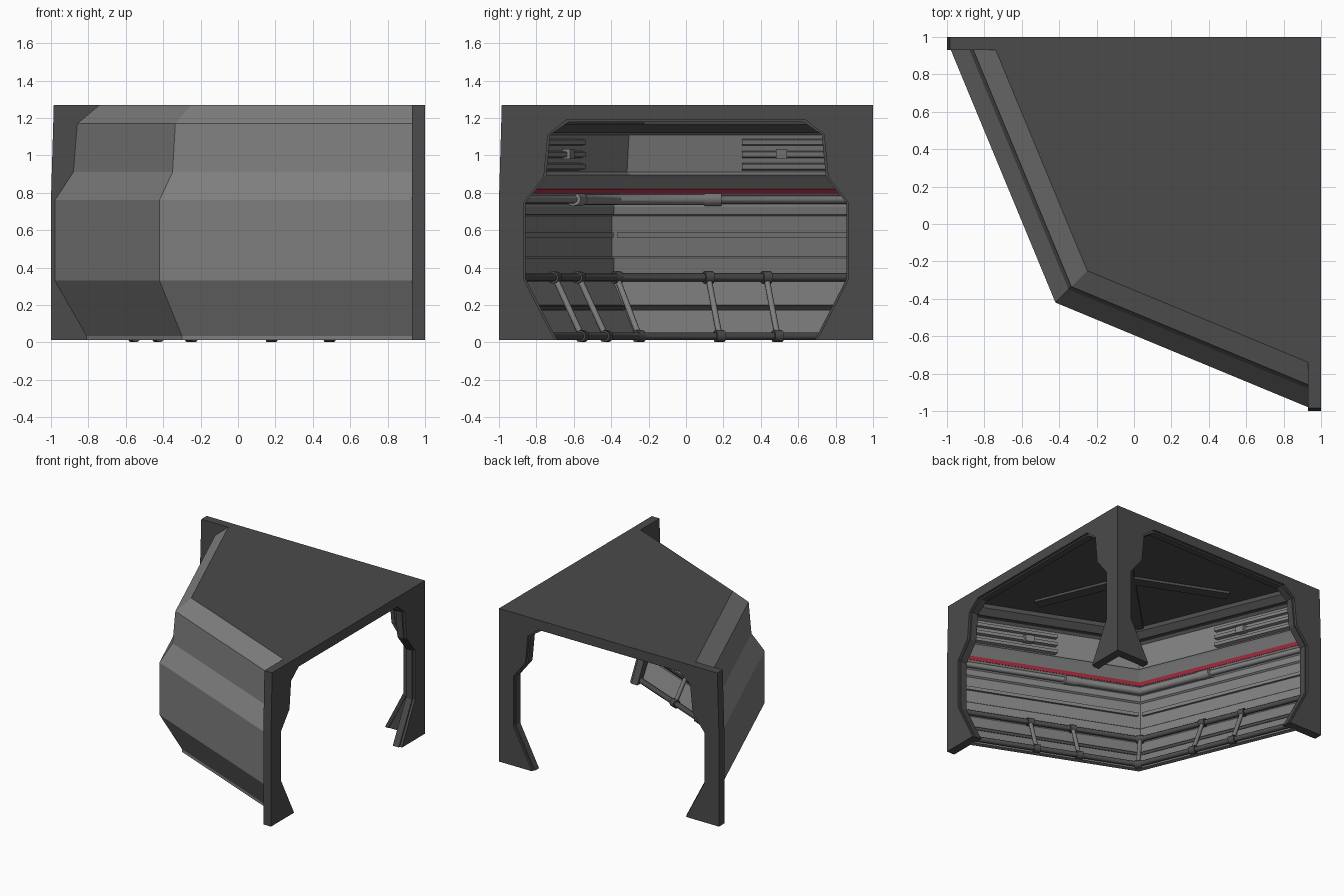
import bpy, bmesh, math
from mathutils import Vector

if "Cube" in bpy.data.objects:
    bpy.data.objects.remove(bpy.data.objects["Cube"])

def material(name, rgb):
    m = bpy.data.materials.new(name)
    m.diffuse_color = (*rgb, 1)
    m.use_nodes = True
    m.node_tree.nodes["Principled BSDF"].inputs["Base Color"].default_value = m.diffuse_color
    return m

DARK = material("dark_grey", (0.07, 0.07, 0.07))
LIGHT = material("mid_grey", (0.21, 0.21, 0.21))
RED = material("red", (0.42, 0.03, 0.06))
K = math.tan(math.radians(22.5))
END = 0.94

def finish(name, bm, mat, smooth=False):
    bmesh.ops.recalc_face_normals(bm, faces=bm.faces[:])
    me = bpy.data.meshes.new(name)
    bm.to_mesh(me)
    bm.free()
    me.materials.append(mat)
    ob = bpy.data.objects.new(name, me)
    bpy.context.collection.objects.link(ob)
    if smooth:
        bpy.context.view_layer.objects.active = ob
        ob.select_set(True)
        bpy.ops.object.shade_smooth_by_angle(angle=math.radians(40))
        ob.select_set(False)
    return ob

# point on the wall whose corner lies at (c, c); t runs along the wall
def wall_point(c, z, t, swap=False):
    x = c - K * (t - c)
    return Vector((t, x, z)) if swap else Vector((x, t, z))

def loft(bm, rings):
    vs = [[bm.verts.new(p) for p in r] for r in rings]
    n = len(vs[0])
    for a, b in zip(vs, vs[1:]):
        for i in range(n):
            bm.faces.new((a[i], a[(i + 1) % n], b[(i + 1) % n], b[i]))
    bm.faces.new(vs[0])
    bm.faces.new(vs[-1])

# sweep a (c, z) profile round the corner, or as a mirrored pair from t0 to t1
def strip(name, prof, mat, t0=None, t1=END, smooth=False):
    bm = bmesh.new()
    def ring(t, s):
        return [wall_point(c, z, t, s) for c, z in prof]
    if t0 is None:
        corner = [Vector((c, c, z)) for c, z in prof]
        loft(bm, [ring(t1, False), corner, ring(t1, True)])
    else:
        for s in (False, True):
            loft(bm, [ring(t0, s), ring(t1, s)])
    return finish(name, bm, mat, smooth)

def circle(c, z, r, n=12):
    return [(c + r * math.cos(2 * math.pi * i / n) / 1.307,
             z + r * math.sin(2 * math.pi * i / n)) for i in range(n)]

def box(c0, c1, z0, z1):
    return [(c0, z0), (c0, z1), (c1, z1), (c1, z0)]

def prism(name, pts, offset, mat):
    bm = bmesh.new()
    loft(bm, [pts, [Vector(p) + Vector(offset) for p in pts]])
    return finish(name, bm, mat)

# bent wall shell: outside upward, inside downward with grooves
outer = [(-.30, .012), (-.30, .035), (-.42, .33), (-.42, .76),
         (-.35, .91), (-.335, 1.17), (-.25, 1.27)]
inner = [(-.24, 1.20), (-.275, 1.15), (-.285, 1.12), (-.305, 1.11), (-.315, .91),
         (-.295, .895), (-.305, .88), (-.39, .74), (-.385, .725), (-.385, .685),
         (-.395, .675), (-.395, .46), (-.385, .45), (-.385, .36), (-.39, .33),
         (-.338, .20), (-.345, .19), (-.337, .17), (-.326, .17), (-.27, .03), (-.27, .012)]
strip("wall_shell", outer + inner, LIGHT)

# interior wall trims
strip("red_stripe", [(-.358, .797), (-.344, .82), (-.338, .818), (-.352, .795)], RED)
strip("ceiling_cornice", [(-.285, 1.12), (-.255, 1.12), (-.225, 1.165), (-.225, 1.20), (-.26, 1.20)], DARK)
strip("middle_rib", box(-.397, -.382, .56, .588), LIGHT, -.37)
strip("lower_dark_seam", [(-.338, .18), (-.331, .197), (-.324, .195), (-.331, .176)], DARK)

# vents in the upper band
for i, z in enumerate((.94, 1.005, 1.07)):
    strip(f"vent_slat_{i}", [(-.315, z - .02), (-.292, z - .013), (-.292, z + .013), (-.315, z + .02)],
          LIGHT, .30, .93)
strip("vent_clip", box(-.31, -.280, .98, 1.035), LIGHT, .48, .54)

# handrails and pipe
strip("upper_rail", circle(-.37, .347, .021), DARK, smooth=True)
strip("lower_rail", circle(-.25, .033, .021), DARK, smooth=True)
strip("thin_pipe", circle(-.372, .765, .022), LIGHT, smooth=True)
strip("thick_pipe", circle(-.37, .765, .031), LIGHT, t1=.12, smooth=True)
strip("pipe_collar", circle(-.37, .765, .036), LIGHT, .10, .19, smooth=True)

def cylinder(bm, a, b, r, n=10):
    d = b - a
    rot = d.to_track_quat('Z', 'Y')
    loft(bm, [[p + rot @ Vector((r * math.cos(k * 2 * math.pi / n), r * math.sin(k * 2 * math.pi / n), 0))
               for k in range(n)] for p in (a, b)])

# slanted rods with clamps at both rails
rods, clamps = bmesh.new(), bmesh.new()
spots = [(None, False)] + [(t, s) for t in (.12, .43) for s in (False, True)]
for t, s in spots:
    if t is None:
        top, bot = Vector((-.37, -.37, .347)), Vector((-.25, -.25, .033))
        along = Vector((1, -1, 0)).normalized()
    else:
        top, bot = wall_point(-.37, .347, t, s), wall_point(-.25, .033, t + .06, s)
        along = (wall_point(0, 0, 1, s) - wall_point(0, 0, 0, s)).normalized()
    cylinder(rods, top, bot, .016)
    for p in (top, bot):
        cylinder(clamps, p - along * .025, p + along * .025, .032, 12)
finish("slanted_rods", rods, LIGHT, True)
finish("rod_clamps", clamps, DARK, True)

# portal frames, one on the right side and one on the back
half = [(.70, .012), (.87, .34), (.87, .745), (.76, .885), (.738, 1.11), (.64, 1.19)]
def opening(inset):
    h = [(a - inset, z - (inset if i == 5 else 0)) for i, (a, z) in enumerate(half)]
    return h + [(-a, z) for a, z in reversed(h)]
body = [(-1, .012), (-1, .76), (-.985, 1.27), (1, 1.27), (1, .012)] + opening(0)
lip = opening(-.02)[::-1] + opening(.012)
for side, swap in (("right", False), ("back", True)):
    def place(pts, d):
        return [Vector((a, d, z)) if swap else Vector((d, a, z)) for a, z in pts]
    off = (0, 1, 0) if swap else (1, 0, 0)
    prism(f"{side}_portal_frame", place(body, .93), Vector(off) * .07, DARK)
    prism(f"{side}_portal_lip", place(lip, .925), Vector(off) * .055, DARK)

# roof slab
e = wall_point(-.25, 1.2, .935)
roof = [Vector((-.25, -.25, 1.2)), Vector((e.y, e.x, 1.2)), Vector((.935, .935, 1.2)), e]
prism("roof", roof, (0, 0, .07), DARK)

# shallow ceiling ribs
def rib(name, a, b, w=.045):
    a, b = Vector((*a, 1.18)), Vector((*b, 1.18))
    side = (b - a).cross(Vector((0, 0, 1))).normalized() * w
    prism(name, [a + side, b + side, b - side, a - side], (0, 0, .03), DARK)
rib("ceiling_rib_diagonal", (-.22, -.22), (.9, .9))
rib("ceiling_rib_left", (.3, .3), (-.42, .6))
rib("ceiling_rib_front", (.3, .3), (.6, -.42))
